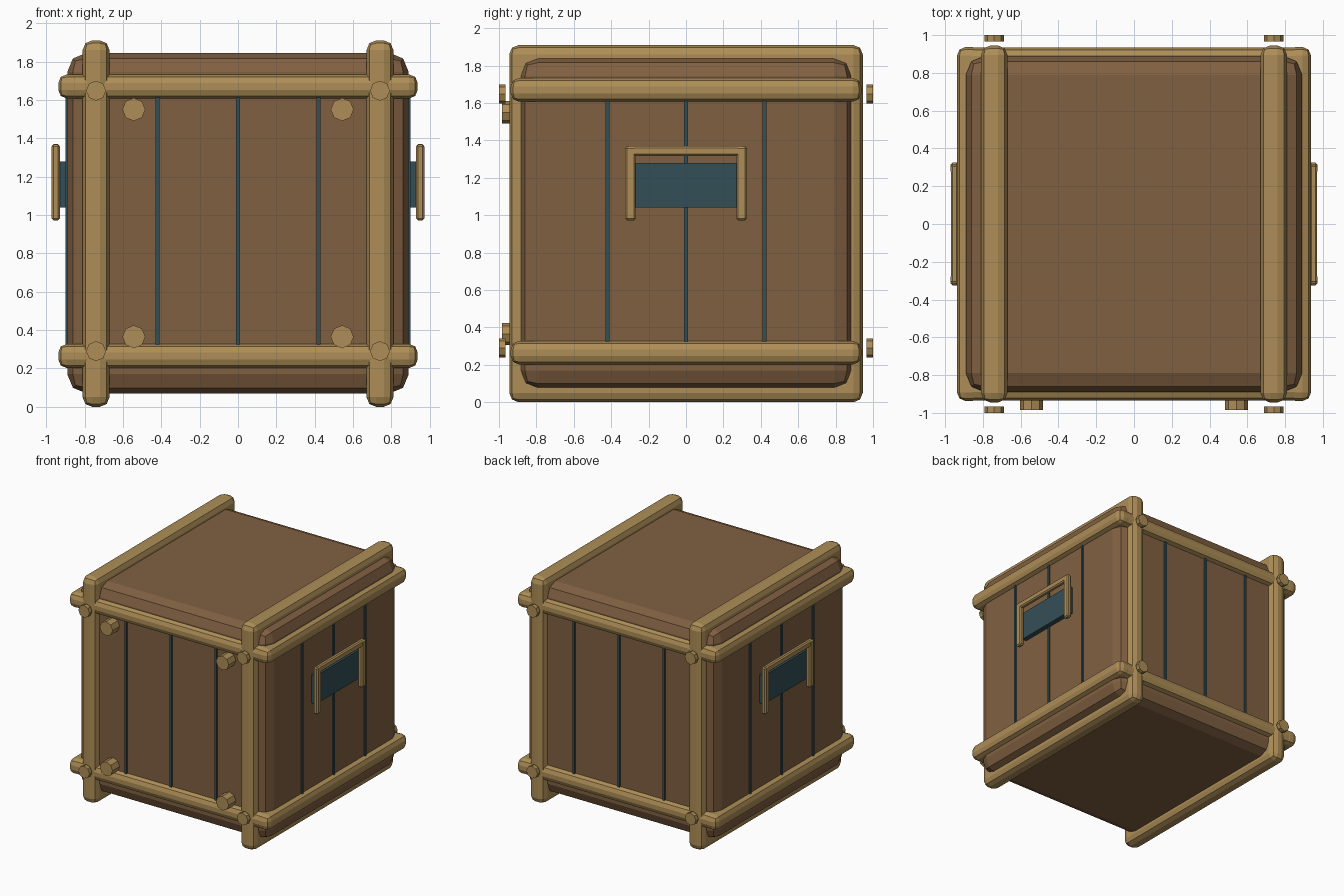
import bpy, bmesh, math
from mathutils import Matrix, Vector

if "Cube" in bpy.data.objects:
    bpy.data.objects.remove(bpy.data.objects["Cube"])


def material(name, color):
    m = bpy.data.materials.new(name)
    m.diffuse_color = (*color, 1)
    m.use_nodes = True
    m.node_tree.nodes["Principled BSDF"].inputs["Base Color"].default_value = m.diffuse_color
    return m


WOOD = material("brown_wood", (0.22, 0.118, 0.054))
TRIM = material("tan_trim", (0.42, 0.27, 0.095))
DARK = material("dark_teal", (0.034, 0.078, 0.095))


def finish(bm, name, mat):
    me = bpy.data.meshes.new(name)
    bm.to_mesh(me)
    bm.free()
    me.materials.append(mat)
    ob = bpy.data.objects.new(name, me)
    bpy.context.collection.objects.link(ob)
    return ob


def box(name, lo, hi, mat, bevel=0, segments=2):
    lo, hi = Vector(lo), Vector(hi)
    size = hi - lo
    bm = bmesh.new()
    bmesh.ops.create_cube(bm, size=1, matrix=Matrix.Translation((lo + hi) / 2)
                          @ Matrix.Diagonal((*size, 1)))
    if bevel:
        bmesh.ops.bevel(bm, geom=bm.edges[:], offset=bevel, segments=segments,
                        profile=0.5, affect='EDGES')
    return finish(bm, name, mat)


def centred(name, c, half, mat, bevel=0, segments=2):
    c, half = Vector(c), Vector(half)
    return box(name, c - half, c + half, mat, bevel, segments)


def bolt(name, x, y0, y1, z, r):
    bm = bmesh.new()
    bmesh.ops.create_cone(bm, cap_ends=True, segments=8, radius1=r, radius2=r,
                          depth=abs(y1 - y0),
                          matrix=Matrix.Translation((x, (y0 + y1) / 2, z))
                          @ Matrix.Rotation(math.pi / 2, 4, 'X'))
    return finish(bm, name, TRIM)


# Rounded crate body
box("crate_body", (-0.89, -0.89, 0.07), (0.89, 0.89, 1.845), WOOD, 0.1)

for s in (-1, 1):
    # Upright hoops running around the crate front to back
    for t in (-1, 1):
        centred("corner_post", (s * 0.74, t * 0.875, 0.955), (0.07, 0.07, 0.955), TRIM, 0.05)
    for z in (0.07, 1.84):
        centred("long_rail", (s * 0.74, 0, z), (0.07, 0.945, 0.07), TRIM, 0.05)

    # Level bands around all four sides
    for z in (0.265, 1.67):
        centred("cross_band", (0, s * 0.872, z), (0.937, 0.063, 0.063), TRIM, 0.045)
        centred("side_band", (s * 0.874, 0, z), (0.063, 0.937, 0.063), TRIM, 0.045)

    # Plank seams
    for p in (-0.42, 0, 0.42):
        centred("plank_seam", (p, s * 0.885, 0.965), (0.01, 0.015, 0.7), DARK)
        centred("side_plank_seam", (s * 0.885, p, 0.965), (0.015, 0.01, 0.7), DARK)

    # Handle with backing plate
    centred("handle_plate", (s * 0.91, 0, 1.16), (0.022, 0.29, 0.12), DARK)
    centred("handle_bar", (s * 0.95, 0, 1.343), (0.02, 0.315, 0.027), TRIM, 0.01, 1)
    for t in (-1, 1):
        centred("handle_arm", (s * 0.95, t * 0.297, 1.17), (0.021, 0.028, 0.198), TRIM, 0.01, 1)

    # Bolts at the frame crossings and on the front panel
    for z in (0.29, 1.648):
        for t in (-1, 1):
            bolt("frame_bolt", s * 0.74, t * 0.965, t * 1.0, z, 0.052)
    for z in (0.365, 1.55):
        bolt("panel_bolt", s * 0.543, -0.88, -0.985, z, 0.06)
